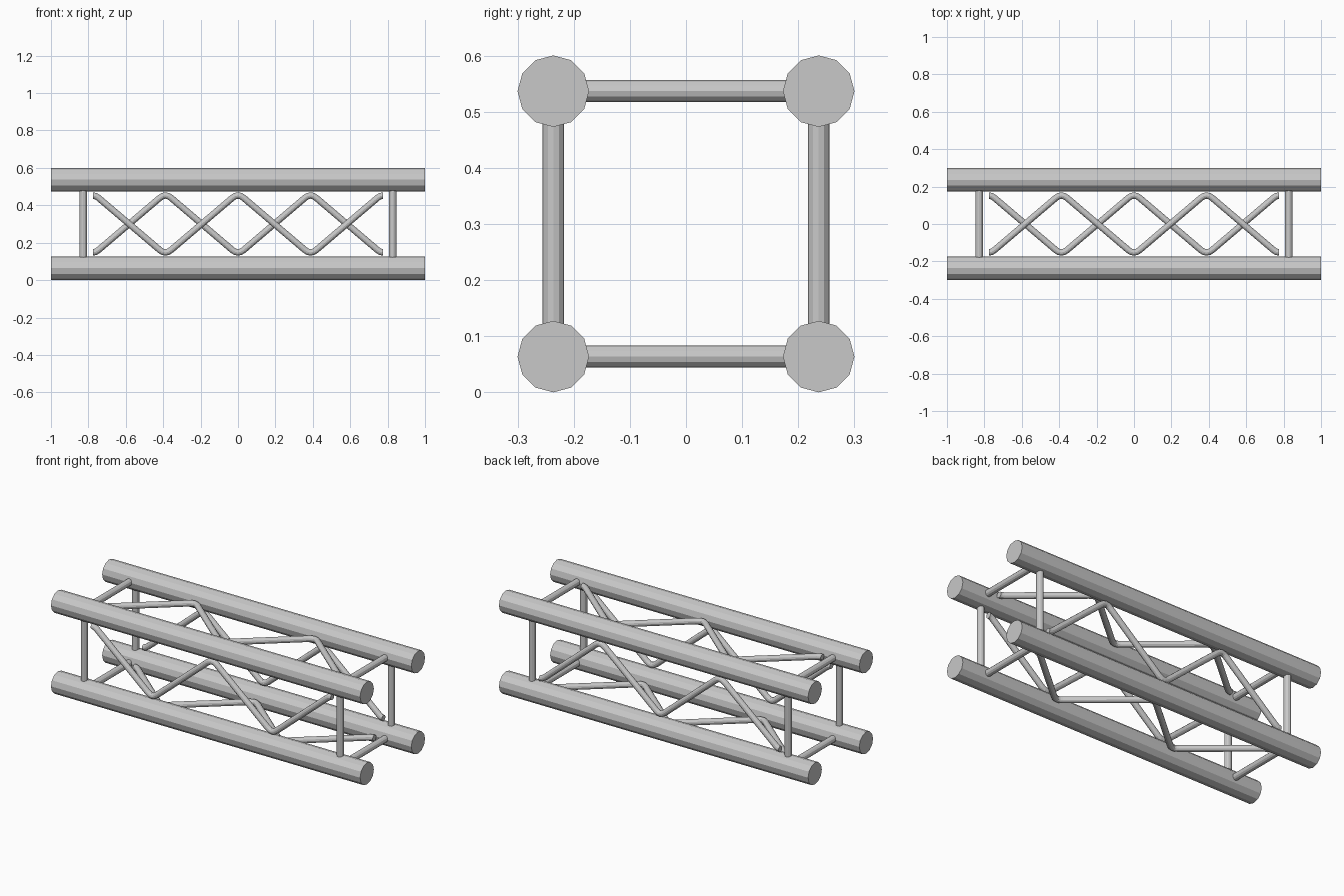
import bpy, bmesh, math
from mathutils import Vector

if "Cube" in bpy.data.objects:
    bpy.data.objects.remove(bpy.data.objects["Cube"], do_unlink=True)

SIDES = 12
HALF = 0.2365           # chord axis distance from the truss centre
CHORD_R, POST_R, LACE_R = 0.0637, 0.0195, 0.0172
POST_X = 0.828          # end posts
STEP = 0.388            # spacing of lacing bends
CENTRE = Vector((0, 0, HALF + CHORD_R))
X, Y, Z = Vector((1, 0, 0)), Vector((0, 1, 0)), Vector((0, 0, 1))

metal = bpy.data.materials.new("aluminium grey")
metal.use_nodes = True
colour = (0.58, 0.58, 0.58, 1)
metal.diffuse_color = colour
metal.node_tree.nodes["Principled BSDF"].inputs["Base Color"].default_value = colour


def tube(name, path, radius, normal, end_dir=None):
    """Sweep a capped round section along a path lying in a plane."""
    bm = bmesh.new()
    rings = []
    last = len(path) - 1
    for i, p in enumerate(path):
        tangent = path[min(i + 1, last)] - path[max(i - 1, 0)]
        if end_dir and i in (0, last):
            tangent = end_dir
        side = tangent.normalized().cross(normal)
        angles = [math.tau * k / SIDES for k in range(SIDES)]
        rings.append([bm.verts.new(p + radius * (normal * math.cos(a) + side * math.sin(a)))
                      for a in angles])
    for a, b in zip(rings, rings[1:]):
        for k in range(SIDES):
            j = (k + 1) % SIDES
            bm.faces.new((a[k], a[j], b[j], b[k]))
    bm.faces.new(rings[0])
    bm.faces.new(rings[-1])
    bmesh.ops.recalc_face_normals(bm, faces=bm.faces)
    mesh = bpy.data.meshes.new(name)
    bm.to_mesh(mesh)
    bm.free()
    mesh.materials.append(metal)
    obj = bpy.data.objects.new(name, mesh)
    bpy.context.collection.objects.link(obj)
    return obj


def zigzag(centre, rise, phase):
    """Lacing path with a small rounded bend at every node."""
    peak, bend = 0.165, 0.03
    slope = 2 * peak / STEP
    points = []
    for n in range(-2, 3):
        sign = phase * (1 if n % 2 == 0 else -1)
        for f in (-1, -0.5, 0, 0.5, 1):
            if (n == -2 and f < 0) or (n == 2 and f > 0):
                continue
            height = peak - slope * bend * (1 + f * f) / 2
            points.append(centre + X * (n * STEP + f * bend) + rise * sign * height)
    return points


# Four main chords
for level, z in (("lower", -1), ("upper", 1)):
    for face, y in (("front", -1), ("back", 1)):
        c = CENTRE + HALF * (y * Y + z * Z)
        tube(f"{level}_{face}_chord", [c - X, c + X], CHORD_R, Z)

# Each face: outward direction, direction across the face, lacing phase
FACES = {
    "front": (-Y, Z, 1),
    "back": (Y, Z, -1),
    "top": (Z, Y, -1),
    "bottom": (-Z, Y, 1),
}
for face, (out, across, phase) in FACES.items():
    c = CENTRE + out * HALF
    # Posts run a little way into the chords
    for end, x in (("right", -POST_X), ("left", POST_X)):
        reach = across * (HALF - CHORD_R + 0.02)
        tube(f"{face}_{end}_post", [c + X * x - reach, c + X * x + reach], POST_R, out)
    # Bent lacing rod
    tube(f"{face}_lacing", zigzag(c, across, phase), LACE_R, out, X)
